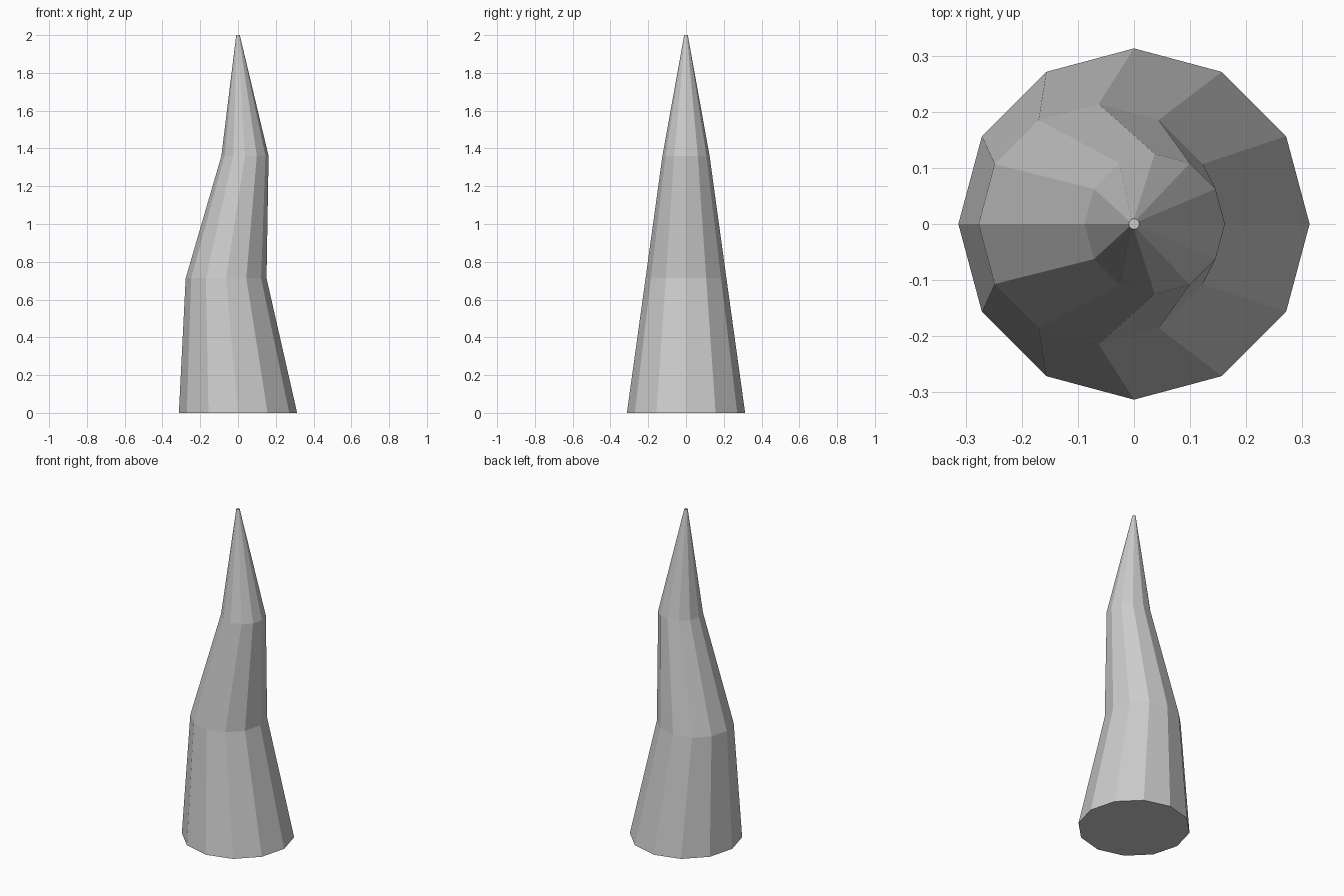
import bpy, bmesh
from math import cos, sin, pi

if "Cube" in bpy.data.objects:
    bpy.data.objects.remove(bpy.data.objects["Cube"])

SIDES = 12
# Cross-sections of the bent spike: (centre x, height, radius)
SECTIONS = [(0, 0, 0.313), (-0.063, 0.713, 0.214),
            (0.037, 1.36, 0.125), (0, 2.0, 0.0095)]

bm = bmesh.new()
rings = []
for cx, z, r in SECTIONS:
    rings.append([bm.verts.new((cx + r * cos(2 * pi * i / SIDES),
                                r * sin(2 * pi * i / SIDES), z))
                  for i in range(SIDES)])

# Side walls
for low, high in zip(rings, rings[1:]):
    for i in range(SIDES):
        j = (i + 1) % SIDES
        bm.faces.new((low[i], low[j], high[j], high[i]))

# Base and tip caps
bm.faces.new(rings[0][::-1])
bm.faces.new(rings[-1])

mesh = bpy.data.meshes.new("crooked_spike")
bm.to_mesh(mesh)
bm.free()
bpy.context.collection.objects.link(bpy.data.objects.new("crooked_spike", mesh))
